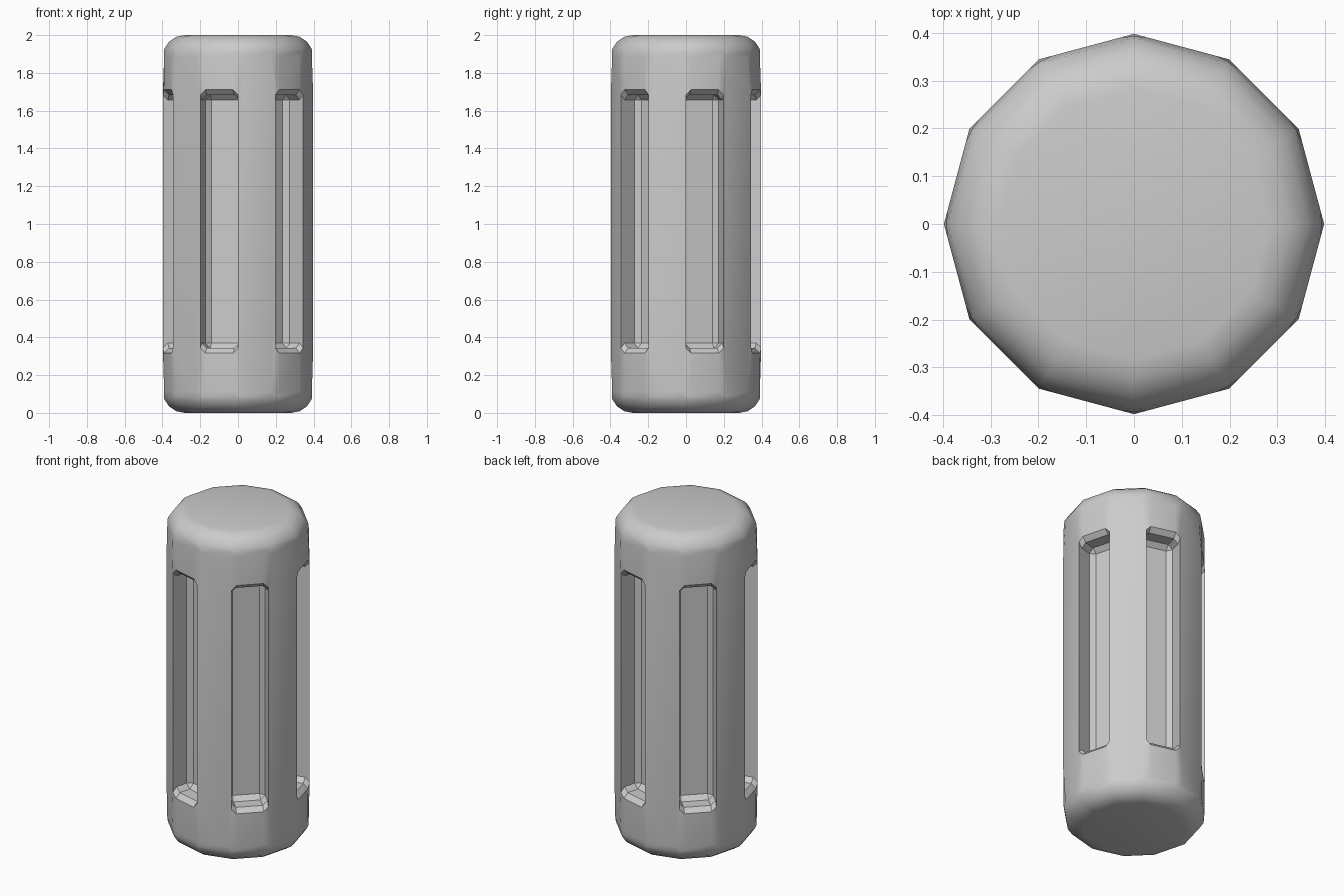
import bpy, bmesh
from math import sin, cos, pi, radians

if "Cube" in bpy.data.objects:
    bpy.data.objects.remove(bpy.data.objects["Cube"])

SIDES, R, HEIGHT = 12, 0.398, 2.0
ROUND = 0.115                      # rounding of both ends
SLOT_Z = (0.343, 1.684)            # slot ends
SLOT_DEPTH = 0.127
CHAMFER = 0.027
ARC = 4

bm = bmesh.new()


def ring(r, z):
    return [bm.verts.new((r * cos(2 * pi * i / SIDES), r * sin(2 * pi * i / SIDES), z))
            for i in range(SIDES)]


# rounded end profile, from the body out to the flat cap
arc = [(R - ROUND * (1 - cos(a)), ROUND * (1 - sin(a)))
       for a in (pi / 2 * k / ARC for k in range(ARC + 1))]
bottom = [ring(r, z) for r, z in reversed(arc)]
top = [ring(r, HEIGHT - z) for r, z in arc]
slot_lo, slot_hi = ring(R, SLOT_Z[0]), ring(R, SLOT_Z[1])

# rounded ends and caps
for rings in (bottom, top):
    for a, b in zip(rings, rings[1:]):
        for i in range(SIDES):
            j = (i + 1) % SIDES
            bm.faces.new((a[i], a[j], b[j], b[i]))
bm.faces.new(bottom[0][::-1])
bm.faces.new(top[-1])

# side facets: every other one holds a recessed slot
lo, hi = bottom[-1], top[0]
for i in range(SIDES):
    j = (i + 1) % SIDES
    if i % 2:
        bm.faces.new((lo[i], lo[j], slot_lo[j], slot_hi[j],
                      hi[j], hi[i], slot_hi[i], slot_lo[i]))
        continue
    bm.faces.new((lo[i], lo[j], slot_lo[j], slot_lo[i]))
    bm.faces.new((slot_hi[i], slot_hi[j], hi[j], hi[i]))
    mid = 2 * pi * (i + 0.5) / SIDES
    rim = [slot_lo[i], slot_lo[j], slot_hi[j], slot_hi[i]]
    floor = [bm.verts.new((v.co.x - SLOT_DEPTH * cos(mid),
                           v.co.y - SLOT_DEPTH * sin(mid), v.co.z)) for v in rim]
    for k in range(4):
        m = (k + 1) % 4
        bm.faces.new((rim[k], rim[m], floor[m], floor[k]))
    bm.faces.new(floor)

# chamfer the upright edges and all slot edges
ends = {v for rings in (bottom, top) for rg in rings for v in rg}
edges = [e for e in bm.edges if not all(v in ends for v in e.verts)]
bmesh.ops.bevel(bm, geom=edges, offset=CHAMFER, offset_type='OFFSET', segments=1,
                profile=0.5, affect='EDGES', clamp_overlap=True)
bmesh.ops.recalc_face_normals(bm, faces=bm.faces[:])

mesh = bpy.data.meshes.new("slotted_cylinder")
bm.to_mesh(mesh)
bm.free()
body = bpy.data.objects.new("slotted_cylinder", mesh)
bpy.context.collection.objects.link(body)
bpy.context.view_layer.objects.active = body
body.select_set(True)
bpy.ops.object.shade_smooth_by_angle(angle=radians(32))
